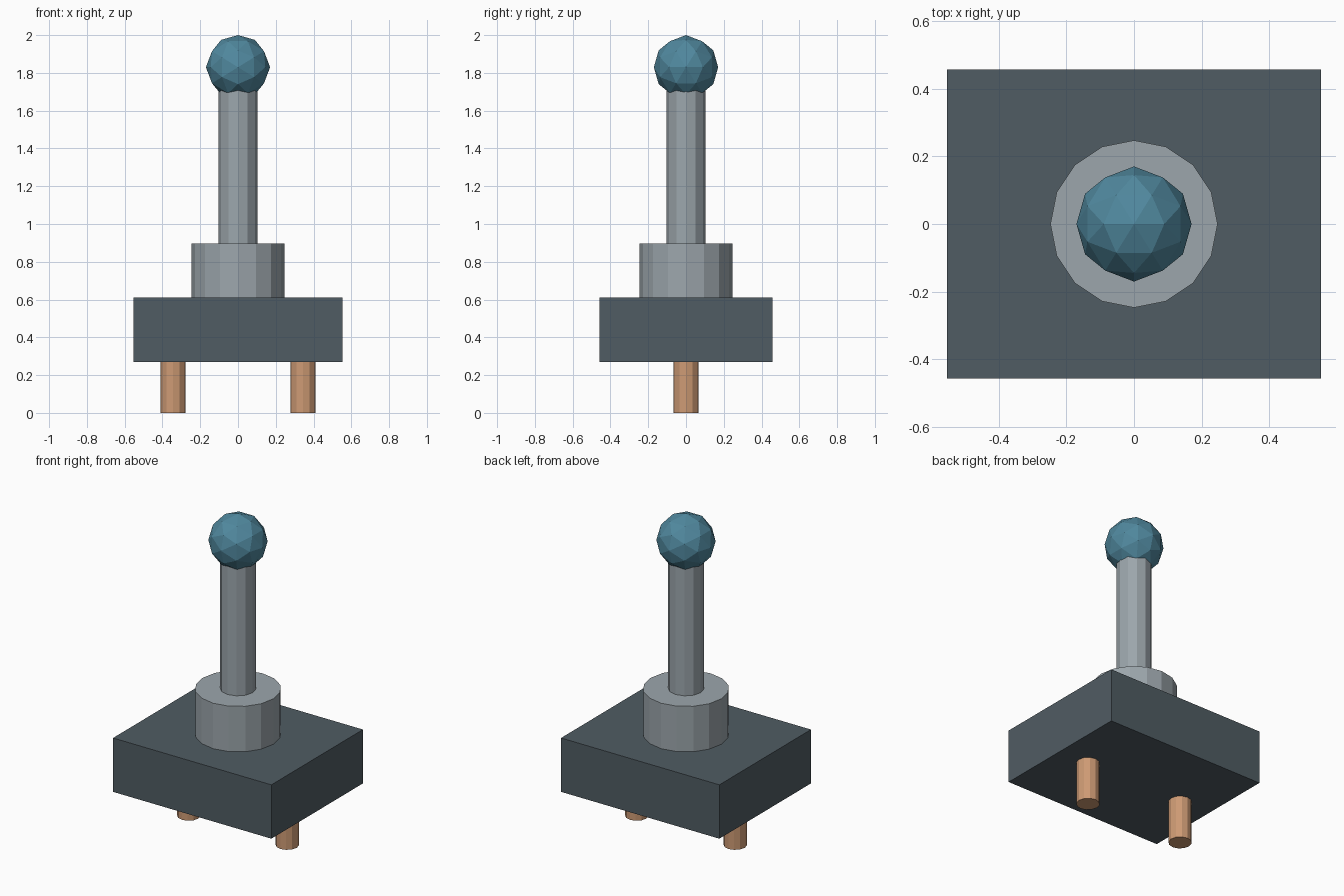
import bpy, bmesh, math
from mathutils import Vector

if "Cube" in bpy.data.objects:
    bpy.data.objects.remove(bpy.data.objects["Cube"])


def material(name, rgb):
    """Flat colour given as 0-255 sRGB, stored as linear."""
    m = bpy.data.materials.new(name)
    lin = [((c / 255 + 0.055) / 1.055) ** 2.4 for c in rgb]
    m.diffuse_color = (*lin, 1)
    m.use_nodes = True
    m.node_tree.nodes["Principled BSDF"].inputs["Base Color"].default_value = m.diffuse_color
    return m


slate = material("dark slate", (80, 92, 99))
steel = material("grey steel", (156, 166, 172))
copper = material("copper", (205, 154, 116))
blue = material("teal blue", (80, 136, 158))


def finish(obj, name, mat):
    obj.name = name
    obj.data.materials.append(mat)
    return obj


def cylinder(name, mat, sides, radius, x, z0, z1):
    bpy.ops.mesh.primitive_cylinder_add(
        vertices=sides, radius=radius, depth=z1 - z0, location=(x, 0, (z0 + z1) / 2))
    return finish(bpy.context.object, name, mat)


# Switch body
bpy.ops.mesh.primitive_cube_add(size=1, location=(0, 0, 0.44))
body = finish(bpy.context.object, "body", slate)
body.scale = (1.106, 0.914, 0.34)

# Collar and lever
cylinder("collar", steel, 16, 0.247, 0, 0.61, 0.897)
cylinder("lever", steel, 12, 0.103, 0, 0.897, 1.76)

# Terminal pins
for side, x in (("left", -0.344), ("right", 0.344)):
    cylinder(side + "_pin", copper, 12, 0.067, x, 0, 0.27)

# Faceted knob: icosahedron corners and edge midpoints pushed onto a sphere
phi = (1 + math.sqrt(5)) / 2
corners = []
for a in (-1, 1):
    for b in (-phi, phi):
        corners += [Vector((b, a, 0)), Vector((a, 0, b)), Vector((0, b, a))]
points = list(corners)
for i, p in enumerate(corners):
    points += [(p + q) / 2 for q in corners[i + 1:] if (p - q).length < 2.1]

bm = bmesh.new()
for p in points:
    bm.verts.new(p.normalized() * 0.17)
bmesh.ops.convex_hull(bm, input=bm.verts)
bmesh.ops.recalc_face_normals(bm, faces=bm.faces)
mesh = bpy.data.meshes.new("knob")
bm.to_mesh(mesh)
bm.free()
knob = bpy.data.objects.new("knob", mesh)
bpy.context.collection.objects.link(knob)
knob.location.z = 1.83
finish(knob, "knob", blue)
